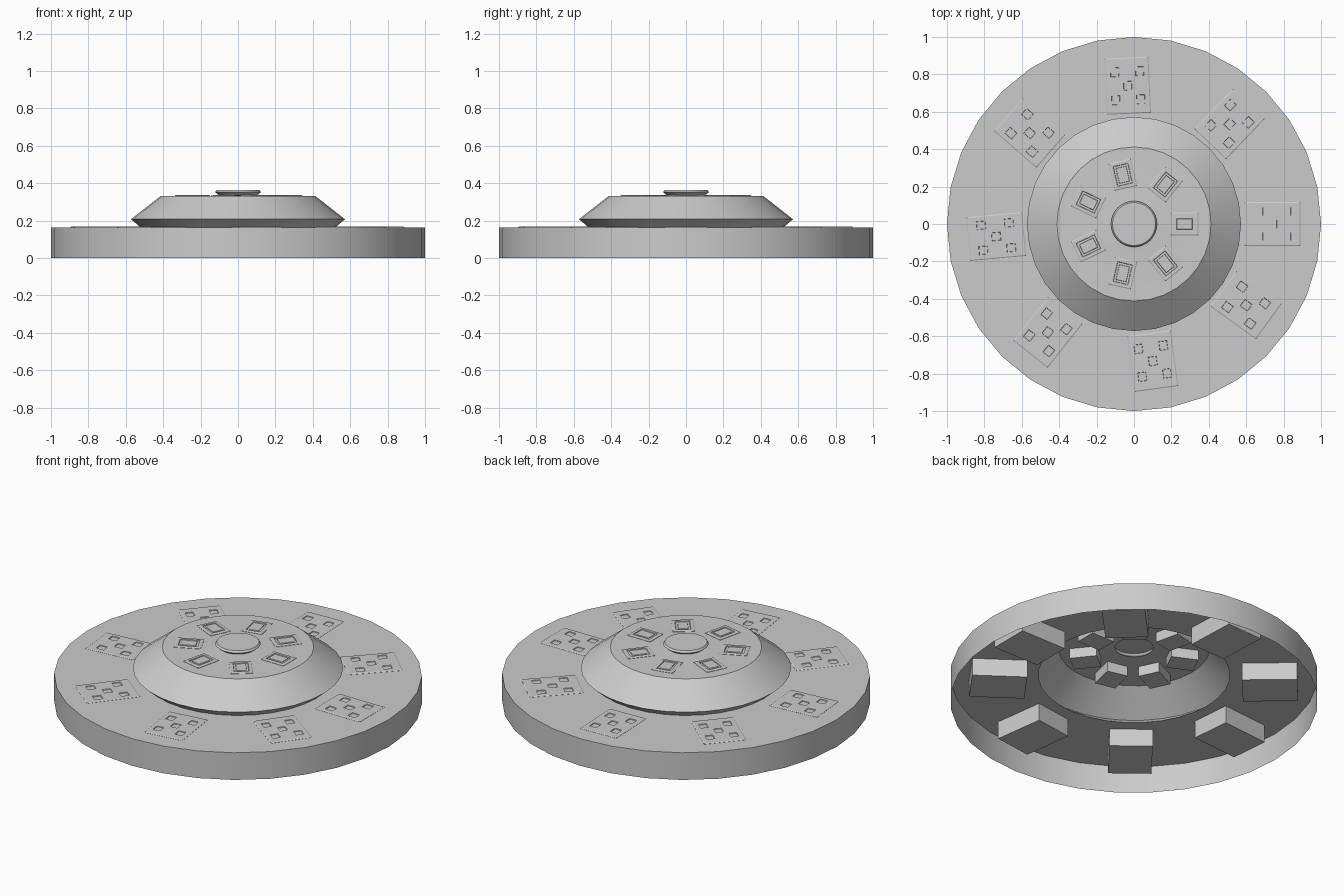
import bpy, bmesh, math
from mathutils import Matrix, Vector

if "Cube" in bpy.data.objects:
    bpy.data.objects.remove(bpy.data.objects["Cube"])


def add_object(name, mesh):
    ob = bpy.data.objects.new(name, mesh)
    bpy.context.collection.objects.link(ob)
    return ob


def lathe(name, profile, sides=32):
    """Revolve an (r, z) profile; a radius of 0 closes it with a fan."""
    bm = bmesh.new()
    rings = []
    for r, z in profile:
        if r == 0:
            rings.append([bm.verts.new((0, 0, z))] * sides)
        else:
            rings.append([bm.verts.new((r * math.cos(2 * math.pi * i / sides),
                                        r * math.sin(2 * math.pi * i / sides), z))
                          for i in range(sides)])
    for a, b in zip(rings, rings[1:]):
        for i in range(sides):
            j = (i + 1) % sides
            quad = list(dict.fromkeys((a[i], a[j], b[j], b[i])))
            bm.faces.new(quad)
    mesh = bpy.data.meshes.new(name)
    bm.to_mesh(mesh)
    bm.free()
    ob = add_object(name, mesh)
    bpy.ops.object.select_all(action='DESELECT')
    ob.select_set(True)
    bpy.context.view_layer.objects.active = ob
    bpy.ops.object.shade_smooth_by_angle(angle=math.radians(30))
    return ob


def block(length, width, bottom, top):
    """Box with a slim chamfer around its top face."""
    bm = bmesh.new()
    bmesh.ops.create_cube(bm, size=1, matrix=Matrix.Translation((0, 0, (bottom + top) / 2))
                          @ Matrix.Diagonal((length, width, top - bottom, 1)))
    bmesh.ops.inset_region(bm, faces=top_faces(bm), thickness=0.007, depth=0.003)
    return bm


def top_faces(bm):
    bm.normal_update()
    zmax = max(v.co.z for v in bm.verts)
    return [f for f in bm.faces if all(v.co.z > zmax - 1e-4 for v in f.verts)]


def ring_of(name, bm, count, radius, step):
    mesh = bpy.data.meshes.new(name)
    bm.to_mesh(mesh)
    bm.free()
    for i in range(count):
        a = math.radians(step * i)
        ob = add_object(f"{name}_{i + 1}", mesh)
        ob.location = (radius * math.cos(a), radius * math.sin(a), 0)
        ob.rotation_euler.z = a


# Open-bottomed base disc with a hole under the dome
lathe("base_disc", [(1, 0), (1, 0.163), (0.52, 0.163)])

# Flared dome with flat top plate and open centre
lathe("dome", [(0.52, 0.163), (0.572, 0.207), (0.412, 0.332), (0.15, 0.332), (0.103, 0.336)])

# Centre button
lathe("centre_button", [(0.103, 0.336), (0.123, 0.352), (0.115, 0.363), (0, 0.363)])

# Outer panels, each with five small sockets in a dice pattern
bm = block(0.30, 0.235, 0.058, 0.164)
sockets = [(0, 0)] + [(sx * 0.075, sy * 0.067) for sx in (-1, 1) for sy in (-1, 1)]
for axis, half in ((0, 0.024), (1, 0.022)):
    normal = Vector((1 - axis, axis, 0))
    for c in sorted({s[axis] for s in sockets}):
        for cut in (c - half, c + half):
            bmesh.ops.bisect_plane(bm, geom=bm.verts[:] + bm.edges[:] + bm.faces[:],
                                   plane_co=normal * cut, plane_no=normal)
cells = [f for f in top_faces(bm)
         if any((f.calc_center_median().xy - Vector(s)).length < 0.005 for s in sockets)]
bmesh.ops.inset_individual(bm, faces=cells, thickness=0.004, depth=-0.008)
ring_of("outer_panel", bm, 8, 0.74, 46.3)

# Inner panels with nested rectangular steps
bm = block(0.15, 0.123, 0.272, 0.334)
centre = top_faces(bm)
for thickness, depth in ((0.022, 0), (0.004, -0.008), (0.012, 0), (0.004, 0.006)):
    bmesh.ops.inset_individual(bm, faces=centre, thickness=thickness, depth=depth)
    bm.normal_update()
ring_of("inner_panel", bm, 7, 0.27, 360 / 7)
